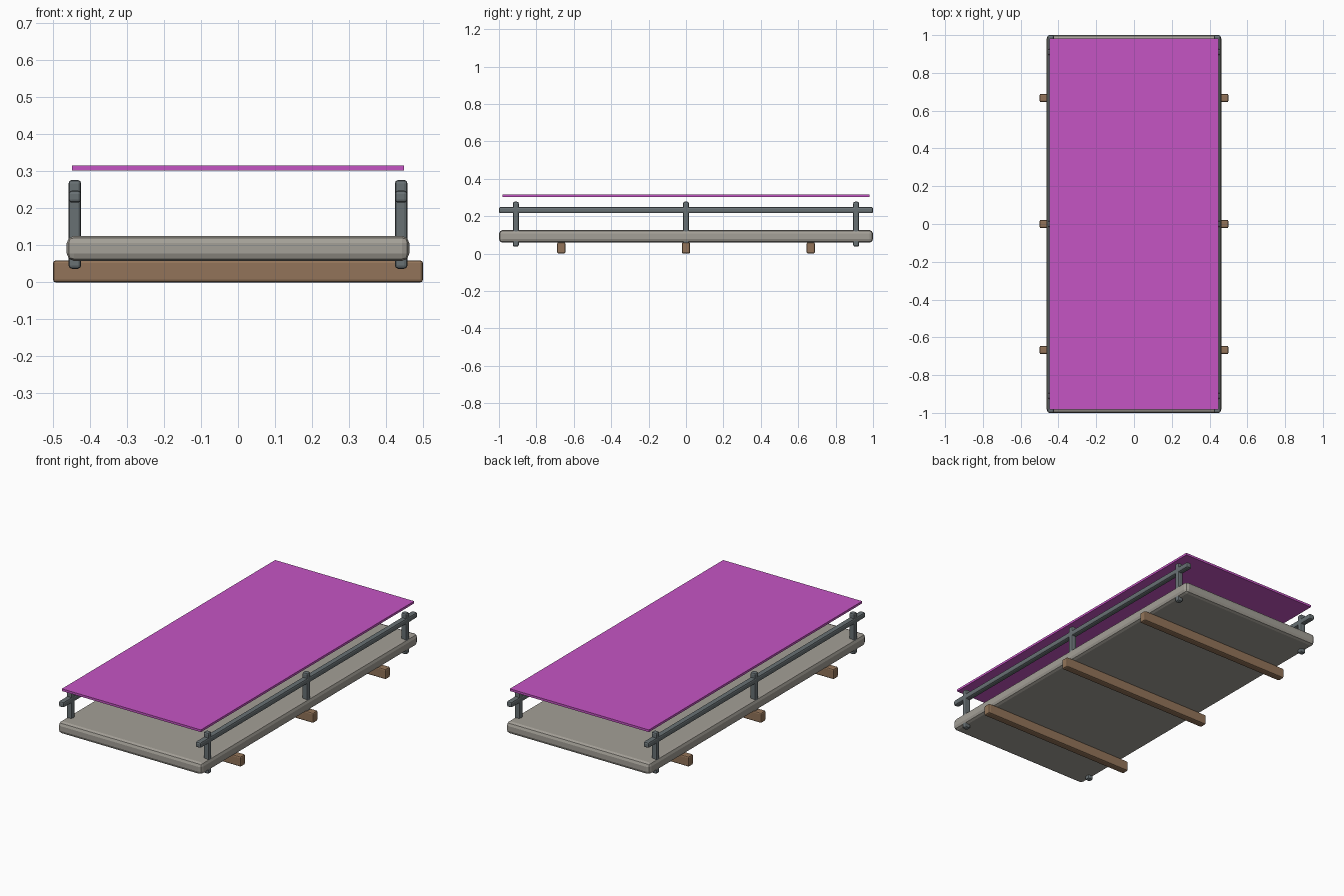
import bpy

if "Cube" in bpy.data.objects:
    bpy.data.objects.remove(bpy.data.objects["Cube"], do_unlink=True)


def material(name, rgb):
    m = bpy.data.materials.new(name)
    m.use_nodes = True
    m.diffuse_color = (*rgb, 1)
    m.node_tree.nodes["Principled BSDF"].inputs["Base Color"].default_value = (*rgb, 1)
    return m


stone = material("warm grey", (0.37, 0.35, 0.31))
metal = material("slate grey", (0.14, 0.165, 0.175))
wood = material("brown wood", (0.29, 0.175, 0.1))
cloth = material("magenta", (0.56, 0.09, 0.55))


def box(name, centre, size, mat, bevel=0.0, segments=2):
    bpy.ops.mesh.primitive_cube_add(size=1, location=centre)
    ob = bpy.context.object
    ob.name = name
    ob.scale = size
    bpy.ops.object.transform_apply(location=False, rotation=False, scale=True)
    ob.data.materials.append(mat)
    if bevel:
        mod = ob.modifiers.new("Rounded edges", "BEVEL")
        mod.width = bevel
        mod.segments = segments
    return ob


# Deck slab with rounded rim
box("deck", (0, 0, 0.092), (0.926, 2, 0.068), stone, 0.02)

# Cross beams under the deck
for label, y in (("front", -0.667), ("middle", 0), ("back", 0.667)):
    box(label + "_beam", (0, y, 0.03), (1, 0.044, 0.06), wood, 0.008)

# Side rails and their posts
for side, x in (("left", 0.441), ("right", -0.441)):
    box(side + "_rail", (x, 0, 0.232), (0.034, 2, 0.033), metal, 0.009)
    for label, y in (("front", -0.91), ("middle", 0), ("back", 0.91)):
        box(f"{side}_{label}_post", (x, y, 0.157), (0.034, 0.032, 0.24), metal, 0.009)

# Flat canopy sheet above the rails
box("canopy", (0, 0, 0.309), (0.896, 1.964, 0.013), cloth)
